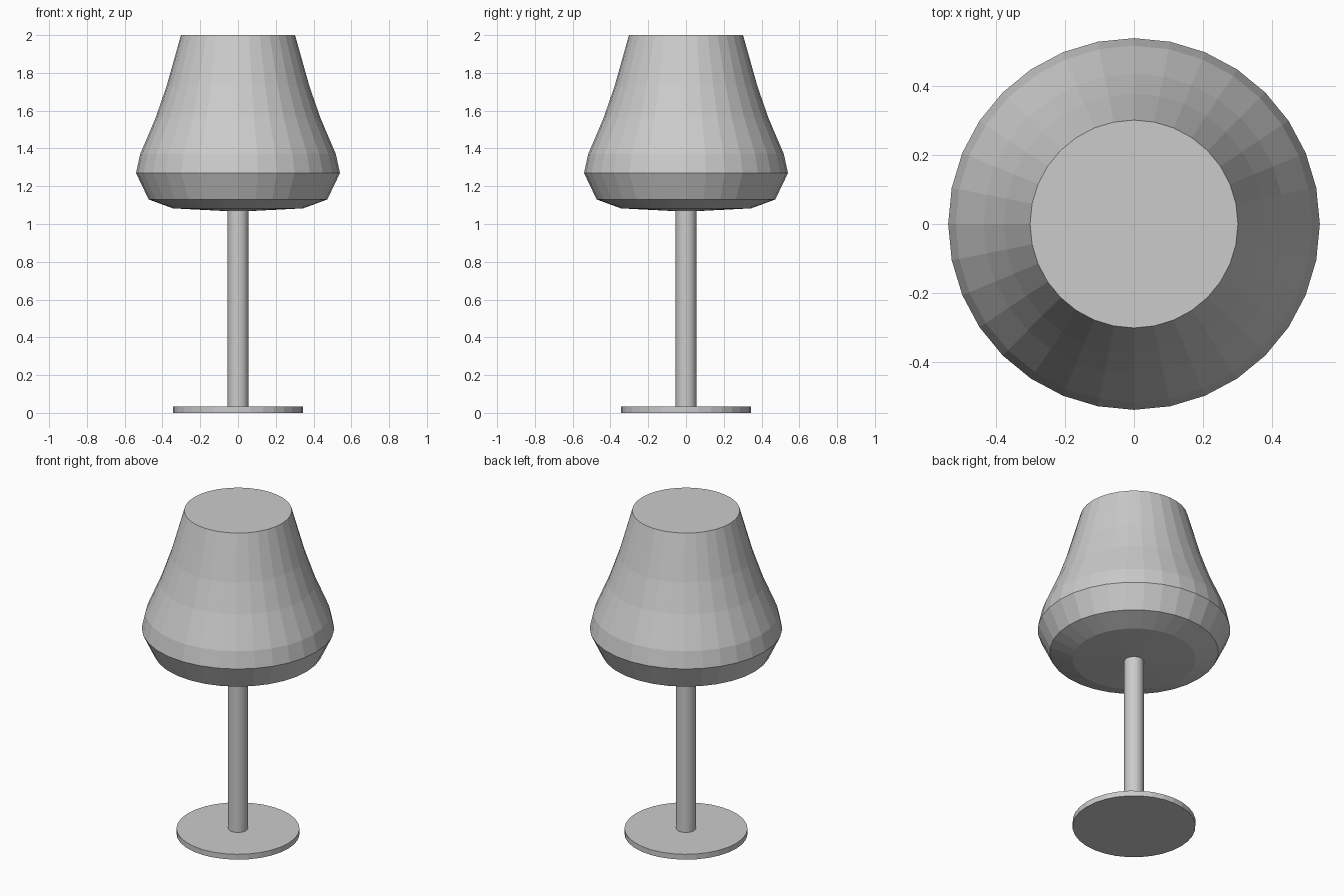
import bpy, bmesh
from math import sin, cos, tau

if "Cube" in bpy.data.objects:
    bpy.data.objects.remove(bpy.data.objects["Cube"])


def lathe(name, profile, sides=32):
    """Spin (radius, z) points, bottom to top, into a closed flat-faced solid."""
    bm = bmesh.new()
    rings = []
    for r, z in profile:
        n = sides if r > 0 else 1
        rings.append([bm.verts.new((r * cos(tau * i / sides), r * sin(tau * i / sides), z))
                      for i in range(n)])
    for low, high in zip(rings, rings[1:]):
        for i in range(sides):
            j = (i + 1) % sides
            if len(low) == 1:
                bm.faces.new((low[0], high[j], high[i]))
            else:
                bm.faces.new((low[i], low[j], high[j], high[i]))
    if len(rings[0]) > 1:
        bm.faces.new(rings[0][::-1])
    bm.faces.new(rings[-1])
    bmesh.ops.recalc_face_normals(bm, faces=bm.faces)
    mesh = bpy.data.meshes.new(name)
    bm.to_mesh(mesh)
    bm.free()
    obj = bpy.data.objects.new(name, mesh)
    bpy.context.collection.objects.link(obj)
    return obj


# Flat round foot
lathe("base", [(0.345, 0.0), (0.345, 0.033)])

# Slim post, reaching slightly into the shade
lathe("stem", [(0.055, 0.03), (0.055, 1.08)])

# Closed lampshade: shallow pointed underside, wide rim, tapered flank, flat top
lathe("shade", [(0.0, 1.065), (0.345, 1.083), (0.473, 1.13), (0.54, 1.27),
                (0.518, 1.37), (0.437, 1.56), (0.378, 1.73), (0.302, 2.0)])
